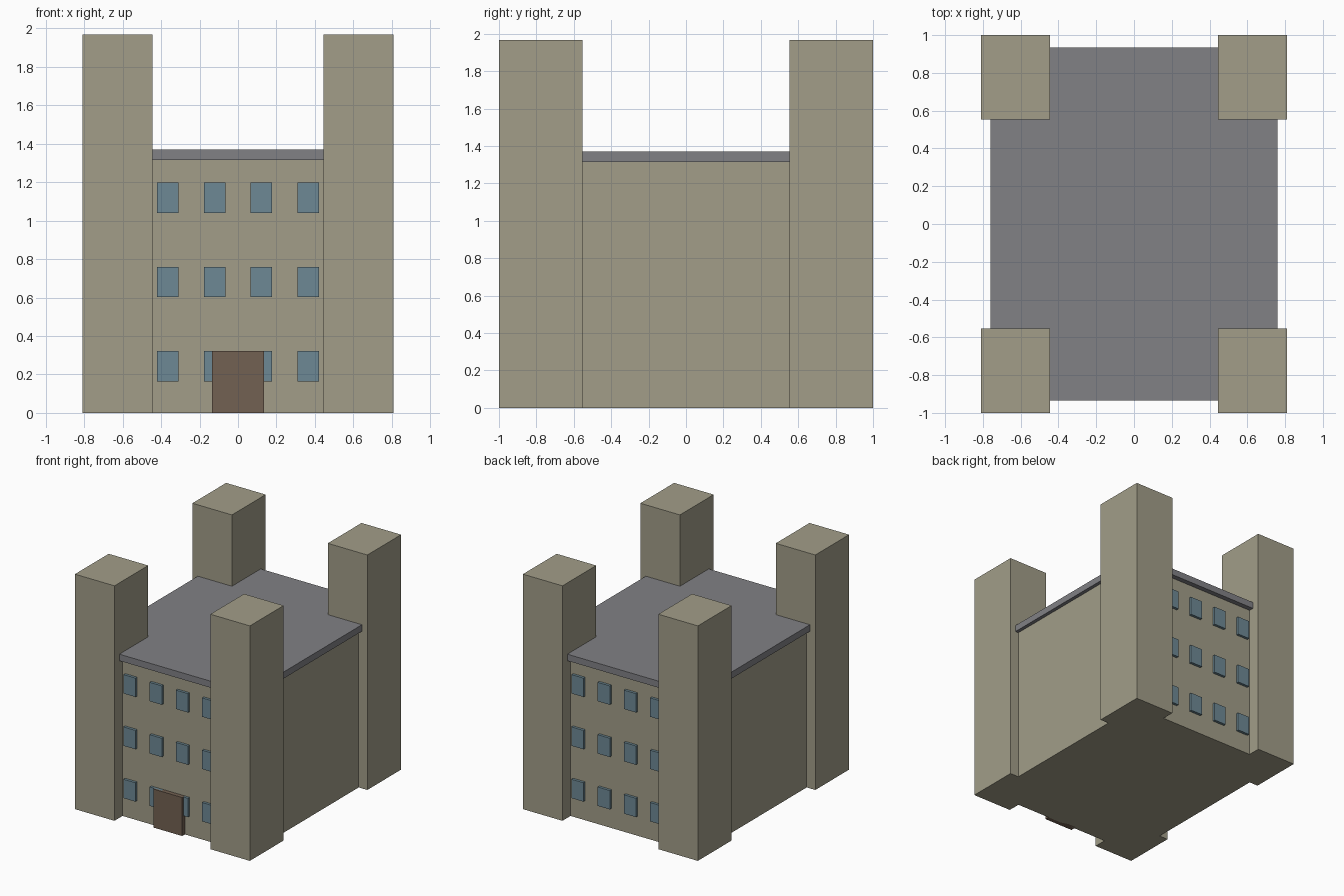
import bpy
from mathutils import Vector

cube = bpy.data.objects.get("Cube")
if cube:
    bpy.data.objects.remove(cube, do_unlink=True)


def make_material(name, rgb):
    mat = bpy.data.materials.new(name)
    mat.use_nodes = True
    mat.diffuse_color = (*rgb, 1)
    bsdf = next(n for n in mat.node_tree.nodes if n.type == 'BSDF_PRINCIPLED')
    bsdf.inputs["Base Color"].default_value = (*rgb, 1)
    bsdf.inputs["Roughness"].default_value = 0.8
    return mat


stone = make_material("beige stone", (0.36, 0.34, 0.25))
slate = make_material("grey slate", (0.22, 0.22, 0.235))
glass = make_material("blue glass", (0.155, 0.25, 0.30))
wood = make_material("brown wood", (0.17, 0.12, 0.085))


def box(name, low, high, mat):
    """Axis-aligned block between two opposite corners."""
    low, high = Vector(low), Vector(high)
    bpy.ops.mesh.primitive_cube_add(size=1, location=(low + high) / 2)
    obj = bpy.context.object
    obj.name = name
    for v in obj.data.vertices:
        v.co *= high - low
    obj.data.materials.append(mat)
    return obj


HALF_X, HALF_Y, WALL_TOP = 0.73, 0.893, 1.315

# Main block and overhanging flat roof
box("main_walls", (-HALF_X, -HALF_Y, 0), (HALF_X, HALF_Y, WALL_TOP), stone)
box("roof_slab", (-0.76, -0.935, WALL_TOP), (0.76, 0.935, 1.37), slate)

# Corner towers
for side, sx in (("right", -1), ("left", 1)):
    for end, sy in (("front", -1), ("back", 1)):
        tower = box(f"{end}_{side}_tower", (-0.183, -0.223, 0),
                    (0.183, 0.223, 1.967), stone)
        tower.location.x = sx * 0.627
        tower.location.y = sy * 0.777

# Rows of raised windows on the front and back walls
for end, sy in (("front", -1), ("back", 1)):
    for row in range(3):
        for col in range(4):
            window = box(f"{end}_window_{row + 1}_{col + 1}",
                         (-0.056, -0.022, -0.079), (0.056, 0.022, 0.079), glass)
            window.location = ((col - 1.5) * 0.243, sy * HALF_Y,
                               0.243 + row * 0.438)

# Front door
box("front_door", (-0.134, -HALF_Y - 0.036, 0), (0.134, -HALF_Y + 0.02, 0.322), wood)
